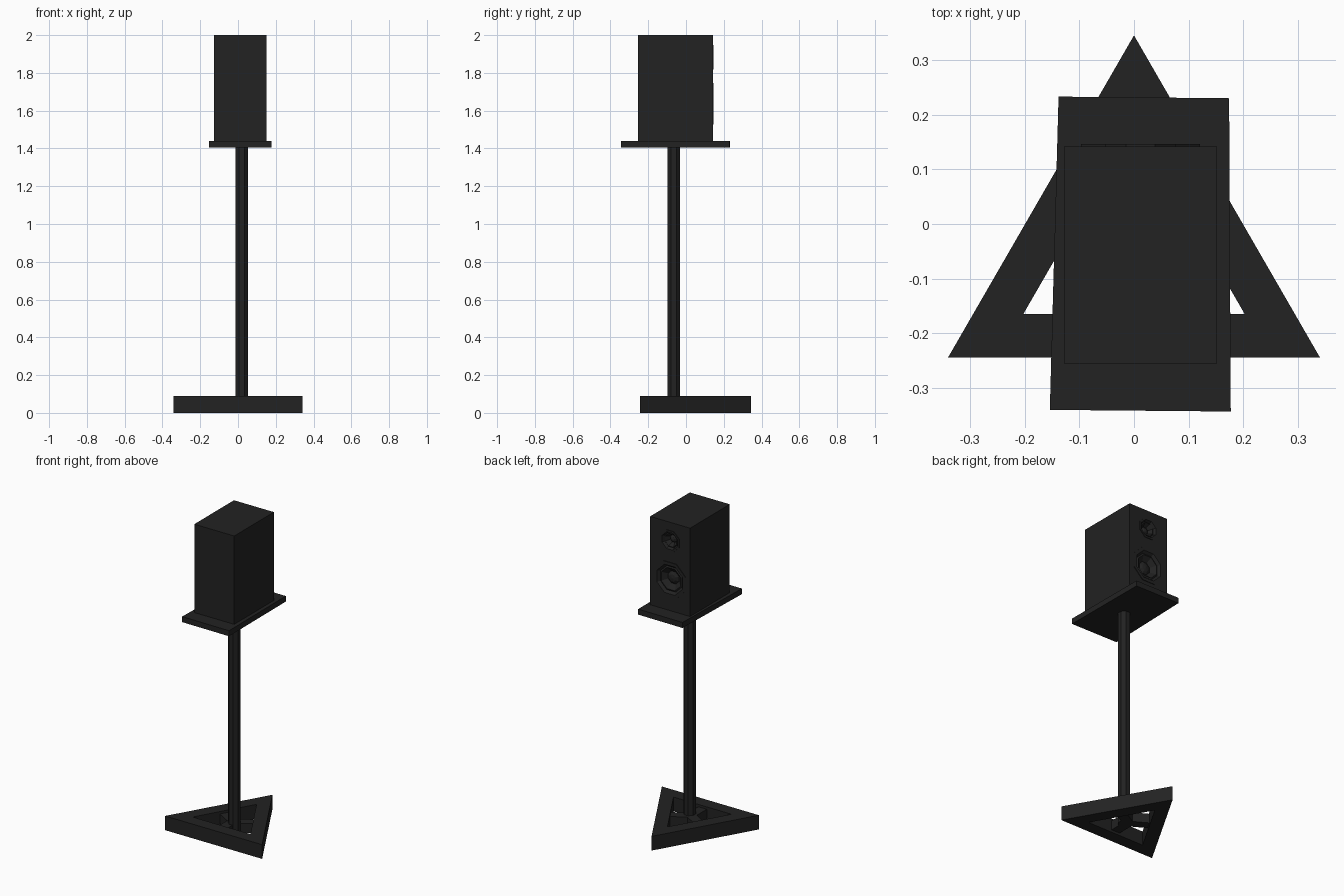
import bpy, bmesh, math
from mathutils import Matrix, Vector

if "Cube" in bpy.data.objects:
    bpy.data.objects.remove(bpy.data.objects["Cube"])


def material(name, v):
    m = bpy.data.materials.new(name)
    m.diffuse_color = (v, v, v, 1)
    m.use_nodes = True
    m.node_tree.nodes["Principled BSDF"].inputs["Base Color"].default_value = m.diffuse_color
    return m


BLACK = material("matte black", 0.016)


def finish(name, bm):
    bmesh.ops.recalc_face_normals(bm, faces=bm.faces)
    me = bpy.data.meshes.new(name)
    bm.to_mesh(me)
    bm.free()
    me.materials.append(BLACK)
    ob = bpy.data.objects.new(name, me)
    bpy.context.collection.objects.link(ob)
    return ob


def prism(name, pts, z0, z1):
    bm = bmesh.new()
    f = bm.faces.new([bm.verts.new((x, y, z0)) for x, y in pts])
    top = bmesh.ops.extrude_face_region(bm, geom=[f])["geom"]
    bmesh.ops.translate(bm, vec=(0, 0, z1 - z0),
                        verts=[v for v in top if isinstance(v, bmesh.types.BMVert)])
    return finish(name, bm)


def rect(x0, x1, y0, y1):
    return [(x0, y0), (x1, y0), (x1, y1), (x0, y1)]


def ring_points(r, n, start):
    return [(r * math.cos(start + i * math.tau / n), r * math.sin(start + i * math.tau / n))
            for i in range(n)]


# Triangular open base frame
HUB = Vector((0, -0.048, 0))
bm = bmesh.new()
loops = []
for r, z in ((0.393, 0), (0.393, 0.09), (0.234, 0.09), (0.234, 0)):
    loops.append([bm.verts.new((x, y + HUB.y, z)) for x, y in ring_points(r, 3, math.pi / 2)])
for k in range(4):
    a, b = loops[k], loops[(k + 1) % 4]
    for i in range(3):
        j = (i + 1) % 3
        bm.faces.new((a[i], a[j], b[j], b[i]))
finish("base_frame", bm)

# Three spokes from the hub to the middle of each side
for i in range(3):
    s = prism("base_spoke", rect(0, 0.13, -0.03, 0.03), 0.015, 0.075)
    s.matrix_world = Matrix.Translation(HUB) @ Matrix.Rotation(-math.pi / 2 + i * math.tau / 3, 4, 'Z')

# Pole
prism("pole", [(x + 0.02, y - 0.065) for x, y in ring_points(0.037, 8, math.pi / 8)], 0.015, 1.41)

# Slightly tapered top plate
prism("top_plate", [(-0.154, -0.34), (0.177, -0.343), (0.174, 0.23), (-0.138, 0.233)], 1.405, 1.44)

# Speaker cabinet with driver openings on the +y face
FACE_Y = 0.142
cabinet = prism("cabinet", rect(-0.128, 0.152, -0.255, FACE_Y), 1.44, 2.0)


def lathe(name, profile, n, z):
    """Spin (radius, depth) points about the driver axis; radius 0 closes the end."""
    bm = bmesh.new()
    rows = []
    for r, d in profile:
        pts = ring_points(r, n, math.pi / n) if r else [(0, 0)]
        rows.append([bm.verts.new((0.012 + x, FACE_Y + d, z + y)) for x, y in pts])
    for a, b in zip(rows, rows[1:]):
        for i in range(n):
            j = (i + 1) % n
            q = [a[i % len(a)], a[j % len(a)], b[j % len(b)], b[i % len(b)]]
            bm.faces.new(list(dict.fromkeys(q)))
    return finish(name, bm)


for name, r, n, z in (("woofer", 0.118, 8, 1.637), ("tweeter", 0.07, 8, 1.883)):
    cutter = lathe(name + "_cutter", [(0, 0.05), (r * 0.9, 0.05), (r * 0.9, -0.045), (0, -0.045)], n, z)
    cutter.hide_render = True
    cutter.hide_viewport = True
    cut = cabinet.modifiers.new(name + "_opening", 'BOOLEAN')
    cut.operation = 'DIFFERENCE'
    cut.solver = 'EXACT'
    cut.object = cutter
    # Rim, sloping cone and centre dome
    lathe(name + "_driver", [(r * 0.9, -0.02), (r, 0), (r, 0.004), (r * 0.82, 0.004),
                             (r * 0.7, -0.012), (r * 0.62, -0.008), (r * 0.35, -0.035),
                             (r * 0.2, -0.024), (0, -0.02)], n, z)
